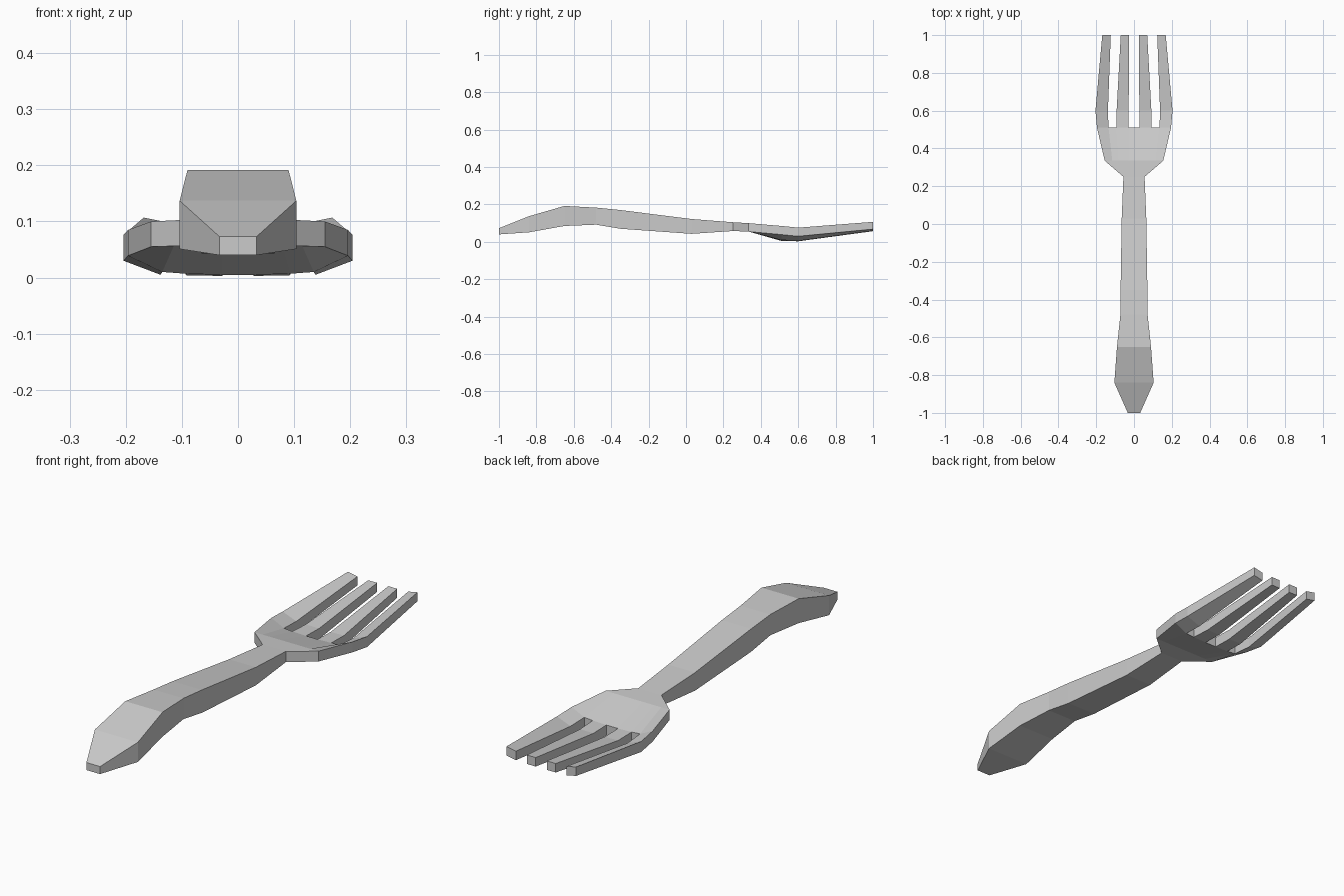
import bpy, bmesh

if "Cube" in bpy.data.objects:
    bpy.data.objects.remove(bpy.data.objects["Cube"])

metal = bpy.data.materials.new("light grey metal")
metal.diffuse_color = (0.6, 0.6, 0.6, 1)
metal.use_nodes = True
metal.node_tree.nodes["Principled BSDF"].inputs["Base Color"].default_value = metal.diffuse_color


def loft(name, rows, open_cells=(), open_start=False, open_end=False):
    """Rows of (y, [(x, bottom, top), ...]) for the right half, mirrored to the left."""
    bm = bmesh.new()
    grid = [[(bm.verts.new((x, y, b)), bm.verts.new((x, y, t))) for x, b, t in cols]
            for y, cols in rows]
    n, m = len(rows) - 1, len(rows[0][1]) - 1

    def solid(i, j):
        return 0 <= i < n and 0 <= j < m and (i, j) not in open_cells

    for i in range(n):
        for j in range(m):
            if not solid(i, j):
                continue
            a, b, c, d = grid[i][j], grid[i][j + 1], grid[i + 1][j + 1], grid[i + 1][j]
            bm.faces.new((a[1], b[1], c[1], d[1]))
            bm.faces.new((d[0], c[0], b[0], a[0]))
            # walls wherever the neighbouring cell is empty
            sides = [(a, b, solid(i - 1, j) or (open_start and i == 0)),
                     (b, c, solid(i, j + 1)),
                     (c, d, solid(i + 1, j) or (open_end and i == n - 1)),
                     (d, a, solid(i, j - 1) or j == 0)]
            for p, q, shared in sides:
                if not shared:
                    bm.faces.new((p[0], q[0], q[1], p[1]))
    # left half
    geom = bm.verts[:] + bm.edges[:] + bm.faces[:]
    copy = bmesh.ops.duplicate(bm, geom=geom)["geom"]
    for v in copy:
        if isinstance(v, bmesh.types.BMVert):
            v.co.x = -v.co.x
    bmesh.ops.reverse_faces(bm, faces=[f for f in copy if isinstance(f, bmesh.types.BMFace)])
    bmesh.ops.remove_doubles(bm, verts=bm.verts[:], dist=0.0005)
    loose = [v for v in bm.verts if not v.link_faces]
    bmesh.ops.delete(bm, geom=loose, context='VERTS')
    mesh = bpy.data.meshes.new(name)
    bm.to_mesh(mesh)
    bm.free()
    mesh.materials.append(metal)
    obj = bpy.data.objects.new(name, mesh)
    bpy.context.collection.objects.link(obj)
    return obj


# Handle: y, half width, bottom, top
handle = [(-1.0, .033, .040, .073), (-.84, .104, .051, .137), (-.65, .090, .085, .192),
          (-.48, .072, .092, .183), (-.35, .071, .070, .170), (.03, .065, .043, .122),
          (.25, .056, .058, .105)]
loft("handle", [(y, [(0, b, t), (w, b, t)]) for y, w, b, t in handle], open_end=True)

# Head: y, column x positions, column bottoms, thickness
head = [(.25, (0, .014, .028, .042, .056), (.058,) * 5, .047),
        (.335, (0, .028, .080, .115, .155), (.055,) * 5, .045),
        (.51, (0, .028, .094, .135, .196), (.005, .005, .007, .010, .039), .046),
        (.60, (0, .028, .092, .138, .204), (.003, .003, .004, .005, .030), .046),
        (1.0, (0, .027, .070, .123, .168), (.057, .057, .057, .059, .068), .039)]
# Slots between the four tines
slots = {(i, j) for i in (2, 3) for j in (0, 2)}
loft("head_and_tines", [(y, [(x, b, b + th) for x, b in zip(xs, bs)])
                        for y, xs, bs, th in head], slots, open_start=True)
